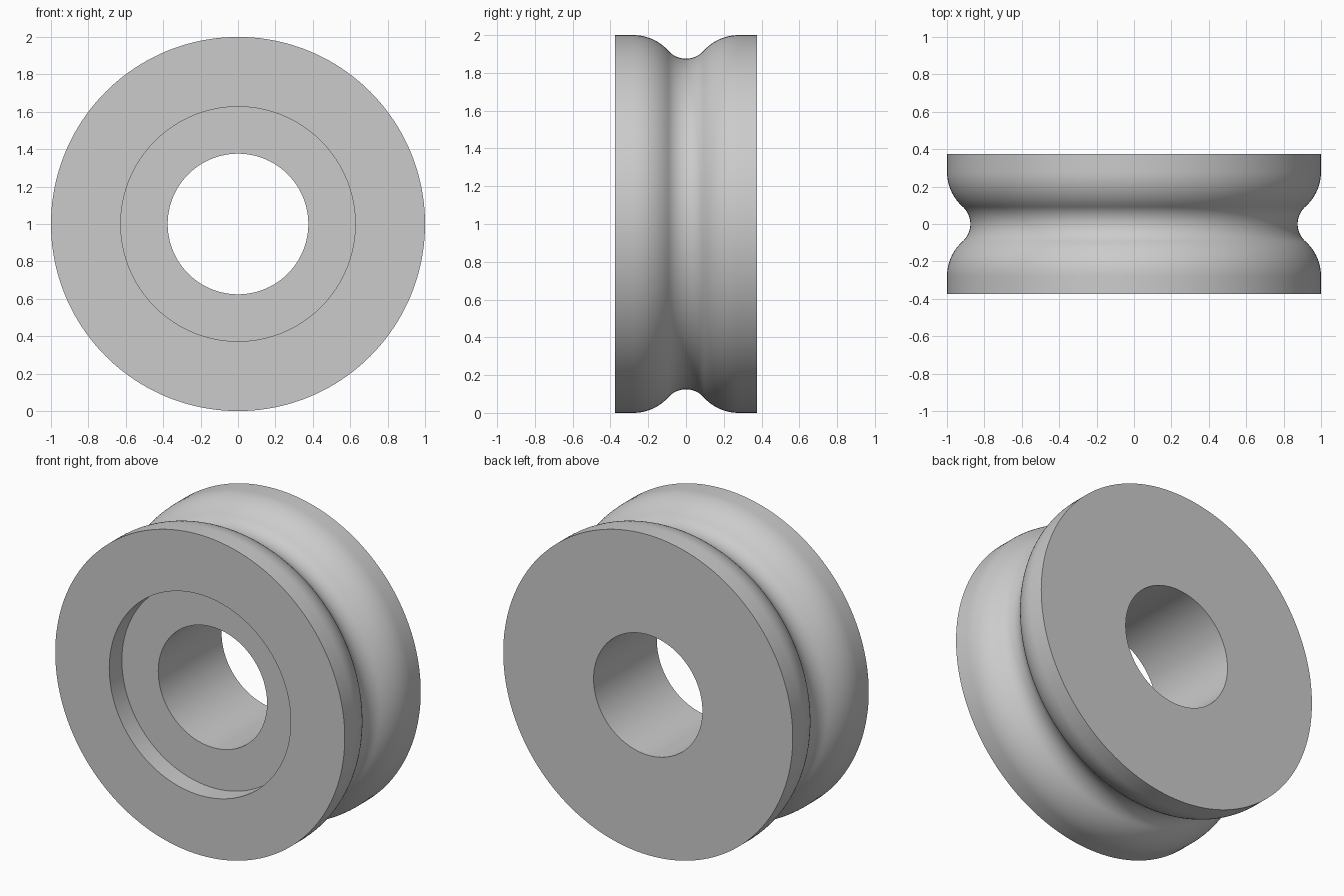
import bpy
import bmesh
from math import pi, sin, cos, sqrt, acos
from mathutils import Vector, Matrix

cube = bpy.data.objects.get("Cube")
if cube:
    bpy.data.objects.remove(cube, do_unlink=True)

SEGMENTS = 160
OUTER, BORE, RECESS = 1.0, 0.376, 0.627
HALF_WIDTH, RECESS_DEPTH = 0.375, 0.125
SHOULDER, GROOVE = 0.25, 0.125     # radii of the tangent rim arcs

# Half of the grooved rim as (y, radius): shoulder arc, then groove arc
shoulder_y = sqrt((SHOULDER + GROOVE) ** 2 - SHOULDER ** 2)
sweep = acos(SHOULDER / (SHOULDER + GROOVE))
STEPS = 12
half = [(HALF_WIDTH, OUTER)]
for i in range(STEPS + 1):
    a = sweep * i / STEPS
    half.append((shoulder_y - SHOULDER * sin(a), OUTER - SHOULDER + SHOULDER * cos(a)))
for i in range(1, STEPS + 1):
    a = sweep * (1 - i / STEPS)
    half.append((GROOVE * sin(a), OUTER - GROOVE * cos(a)))
rim = half + [(-y, r) for y, r in reversed(half[:-1])]

# Closed section: rim, front recess, bore
floor_y = -HALF_WIDTH + RECESS_DEPTH
section = rim + [(-HALF_WIDTH, RECESS), (floor_y, RECESS),
                 (floor_y, BORE), (HALF_WIDTH, BORE)]

# Revolve the section about the y axis
bm = bmesh.new()
verts = [bm.verts.new((r, y, 0)) for y, r in section]
edges = [bm.edges.new((v, verts[(i + 1) % len(verts)])) for i, v in enumerate(verts)]
bmesh.ops.spin(bm, geom=verts + edges, cent=(0, 0, 0), axis=(0, 1, 0),
               angle=2 * pi, steps=SEGMENTS, use_merge=True)
bmesh.ops.remove_doubles(bm, verts=bm.verts[:], dist=0.0001)
bmesh.ops.recalc_face_normals(bm, faces=bm.faces[:])
bmesh.ops.translate(bm, verts=bm.verts[:], vec=(0, 0, OUTER))

mesh = bpy.data.meshes.new("grooved_roller")
bm.to_mesh(mesh)
bm.free()
roller = bpy.data.objects.new("grooved_roller", mesh)
bpy.context.collection.objects.link(roller)

# Plain grey
grey = bpy.data.materials.new("light grey")
grey.use_nodes = True
colour = (0.6, 0.6, 0.6, 1)
grey.diffuse_color = colour
grey.node_tree.nodes["Principled BSDF"].inputs["Base Color"].default_value = colour
mesh.materials.append(grey)

# Smooth curves, sharp corners
bpy.ops.object.select_all(action="DESELECT")
roller.select_set(True)
bpy.context.view_layer.objects.active = roller
bpy.ops.object.shade_smooth_by_angle()
